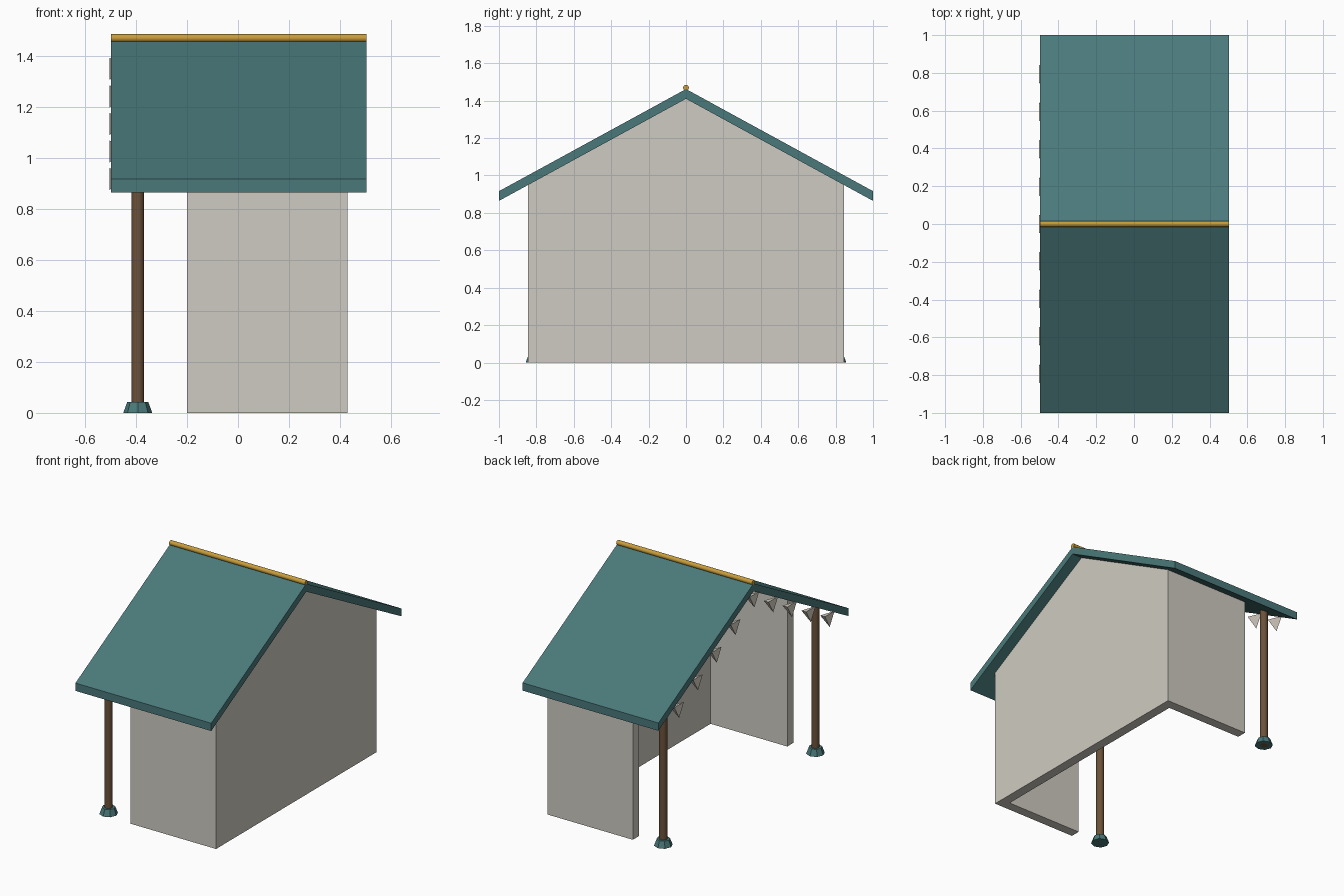
import bpy
import bmesh
import math
from mathutils import Matrix

cube = bpy.data.objects.get("Cube")
if cube:
    bpy.data.objects.remove(cube, do_unlink=True)


def linear(c):
    c /= 255
    return c / 12.92 if c <= 0.04045 else ((c + 0.055) / 1.055) ** 2.4


def material(name, r, g, b):
    m = bpy.data.materials.new(name)
    m.use_nodes = True
    color = (linear(r), linear(g), linear(b), 1)
    m.diffuse_color = color
    m.node_tree.nodes["Principled BSDF"].inputs["Base Color"].default_value = color
    return m


TEAL = material("teal", 74, 121, 122)
PLASTER = material("pale plaster", 207, 203, 194)
CREAM = material("cream cloth", 214, 207, 196)
WOOD = material("brown wood", 108, 82, 58)
GOLD = material("gold", 200, 156, 58)


def finish(name, bm, mat, smooth=False):
    bmesh.ops.recalc_face_normals(bm, faces=bm.faces)
    mesh = bpy.data.meshes.new(name)
    bm.to_mesh(mesh)
    bm.free()
    mesh.materials.append(mat)
    obj = bpy.data.objects.new(name, mesh)
    bpy.context.collection.objects.link(obj)
    if smooth:
        bpy.ops.object.select_all(action="DESELECT")
        obj.select_set(True)
        bpy.context.view_layer.objects.active = obj
        bpy.ops.object.shade_smooth_by_angle(angle=math.radians(40))
    return obj


def extrude_profile(name, profile, x0, x1, mat):
    """Extrude a closed (y, z) outline along x."""
    bm = bmesh.new()
    face = bm.faces.new([bm.verts.new((x0, y, z)) for y, z in profile])
    new = bmesh.ops.extrude_face_region(bm, geom=[face])["geom"]
    bmesh.ops.translate(bm, vec=(x1 - x0, 0, 0),
                        verts=[v for v in new if isinstance(v, bmesh.types.BMVert)])
    return finish(name, bm, mat)


def cone(name, sides, r1, r2, depth, matrix, mat, smooth=False):
    bm = bmesh.new()
    bmesh.ops.create_cone(bm, cap_ends=True, segments=sides, radius1=r1,
                          radius2=r2, depth=depth, matrix=matrix)
    return finish(name, bm, mat, smooth)


ROOF_X0, ROOF_X1 = -0.497, 0.503
APEX, EAVE, THICK = 1.41, 0.864, 0.052
SLOPE = APEX - EAVE


def under_roof(y):
    return APEX - SLOPE * abs(y)


# Gabled roof slab and its ridge pole
extrude_profile("roof", [(-1, EAVE), (0, APEX), (1, EAVE), (1, EAVE + THICK),
                         (0, APEX + THICK), (-1, EAVE + THICK)],
                ROOF_X0, ROOF_X1, TEAL)
cone("ridge_pole", 12, 0.016, 0.016, ROOF_X1 - ROOF_X0,
     Matrix.Translation(((ROOF_X0 + ROOF_X1) / 2, 0, 1.469)) @ Matrix.Rotation(math.pi / 2, 4, "Y"),
     GOLD, True)

# Gable end wall
W, T = 0.845, 0.065
extrude_profile("gable_wall", [(-W, 0), (W, 0), (W, under_roof(W)), (0, APEX),
                               (-W, under_roof(W))], 0.43 - T, 0.43, PLASTER)

# Side walls, posts and post feet on both sides
for side, s in (("right", -1), ("left", 1)):
    inner = W - T
    extrude_profile(side + "_wall", [(s * inner, 0), (s * W, 0), (s * W, under_roof(W)),
                                     (s * inner, under_roof(inner))],
                    -0.2, 0.43 - T, PLASTER)
    top = under_roof(0.8) + 0.02
    cone(side + "_post", 16, 0.025, 0.025, top,
         Matrix.Translation((-0.393, s * 0.8, top / 2)), WOOD, True)
    cone(side + "_post_foot", 8, 0.057, 0.041, 0.043,
         Matrix.Translation((-0.393, s * 0.8, 0.0215)), TEAL)

# Three-sided pennants hanging along the open gable
R, DEPTH = 0.058, 0.07
for i in range(-4, 5):
    y = i * 0.198
    top = under_roof(y) - 0.018
    place = Matrix.Translation((-0.504 + DEPTH / 2, y, top - R / 2))
    # Lay the pyramid along x with one corner of its base pointing down
    bm = bmesh.new()
    bmesh.ops.create_cone(bm, cap_ends=True, segments=3, radius1=R, radius2=0, depth=DEPTH)
    low = max(bm.verts, key=lambda v: v.co.xy.length).co
    turn = Matrix.Rotation(-math.atan2(low.y, low.x), 4, "Z")
    bmesh.ops.transform(bm, verts=bm.verts,
                        matrix=place @ Matrix.Rotation(math.pi / 2, 4, "Y") @ turn)
    bmesh.ops.remove_doubles(bm, verts=bm.verts, dist=0.0001)
    finish("pennant_%d" % (i + 5), bm, CREAM)
